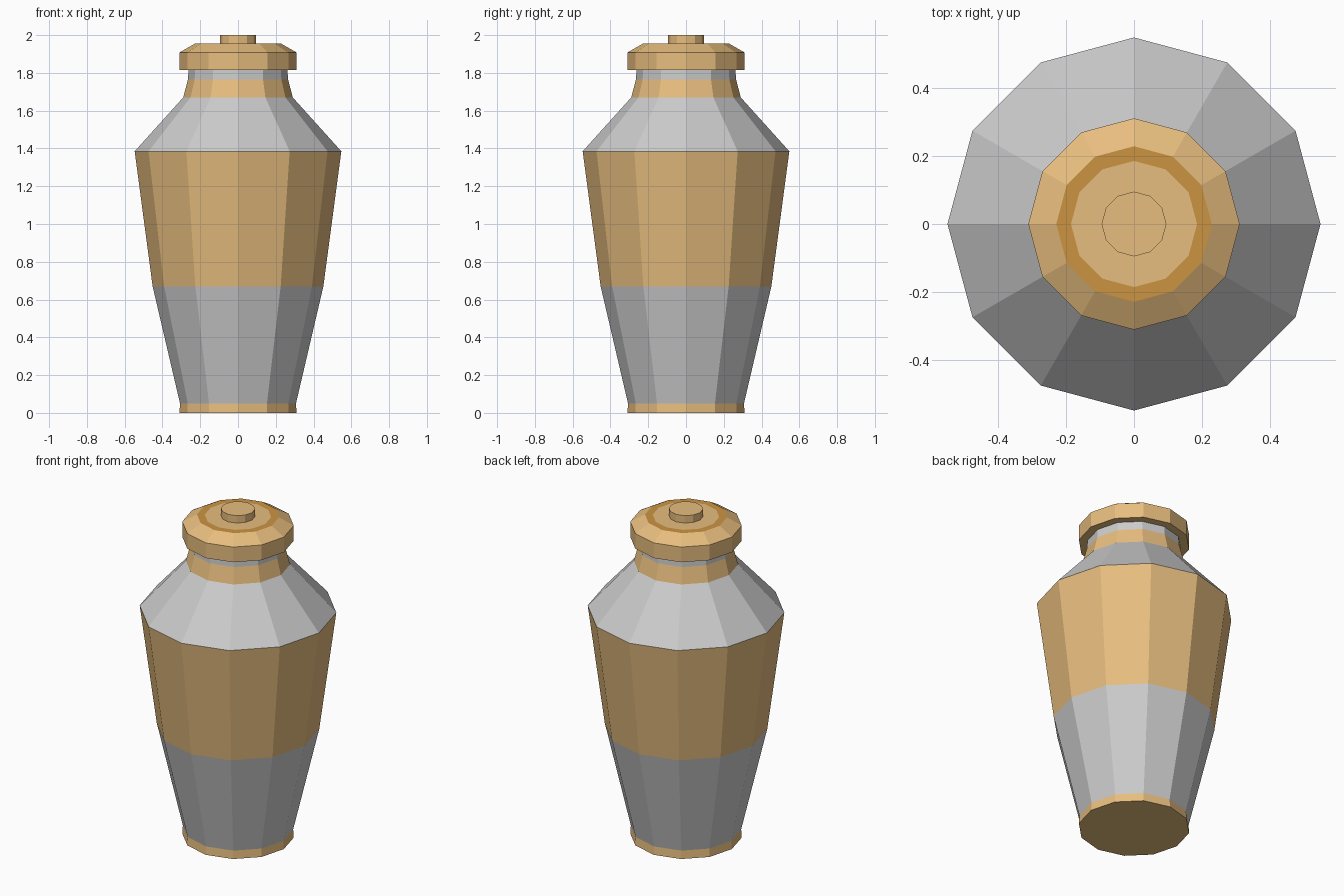
import bpy, bmesh
from math import sin, cos, pi

if "Cube" in bpy.data.objects:
    bpy.data.objects.remove(bpy.data.objects["Cube"])

SIDES = 12


def material(name, rgb):
    m = bpy.data.materials.new(name)
    m.diffuse_color = (*rgb, 1)
    m.use_nodes = True
    m.node_tree.nodes["Principled BSDF"].inputs["Base Color"].default_value = m.diffuse_color
    return m


GREY = material("grey", (0.8, 0.8, 0.8))
TAN = material("tan", (0.8, 0.51, 0.21))
OCHRE = material("ochre", (0.6, 0.296, 0.054))
MATS = [GREY, TAN, OCHRE]


def lathe(name, profile, bands, cap_bottom=None, cap_top=None):
    """Turn (radius, z) points into a faceted solid, one material per band."""
    bm = bmesh.new()
    rings = [[bm.verts.new((r * cos(2 * pi * i / SIDES), r * sin(2 * pi * i / SIDES), z))
              for i in range(SIDES)] for r, z in profile]
    for k, mat in enumerate(bands):
        a, b = rings[k], rings[k + 1]
        for i in range(SIDES):
            j = (i + 1) % SIDES
            bm.faces.new((a[i], a[j], b[j], b[i])).material_index = MATS.index(mat)
    if cap_bottom:
        bm.faces.new(rings[0][::-1]).material_index = MATS.index(cap_bottom)
    if cap_top:
        bm.faces.new(rings[-1]).material_index = MATS.index(cap_top)
    mesh = bpy.data.meshes.new(name)
    bm.to_mesh(mesh)
    bm.free()
    for m in MATS:
        mesh.materials.append(m)
    ob = bpy.data.objects.new(name, mesh)
    bpy.context.collection.objects.link(ob)
    return ob


# Vase body: foot, lower body, belly band, shoulder, collar, neck
lathe("vase_body",
      [(0.31, 0), (0.307, 0.05), (0.452, 0.67), (0.547, 1.385),
       (0.29, 1.67), (0.265, 1.765), (0.262, 1.815)],
      [TAN, GREY, TAN, GREY, TAN, GREY], cap_bottom=TAN)

# Lid with bevelled rim and an inlaid ring on its flat top
lathe("lid",
      [(0.31, 1.815), (0.31, 1.908), (0.228, 1.955), (0.185, 1.955)],
      [TAN, TAN, OCHRE], cap_bottom=TAN, cap_top=TAN)

# Lid knob
lathe("lid_knob", [(0.095, 1.955), (0.095, 2.0)], [TAN], cap_top=TAN)
